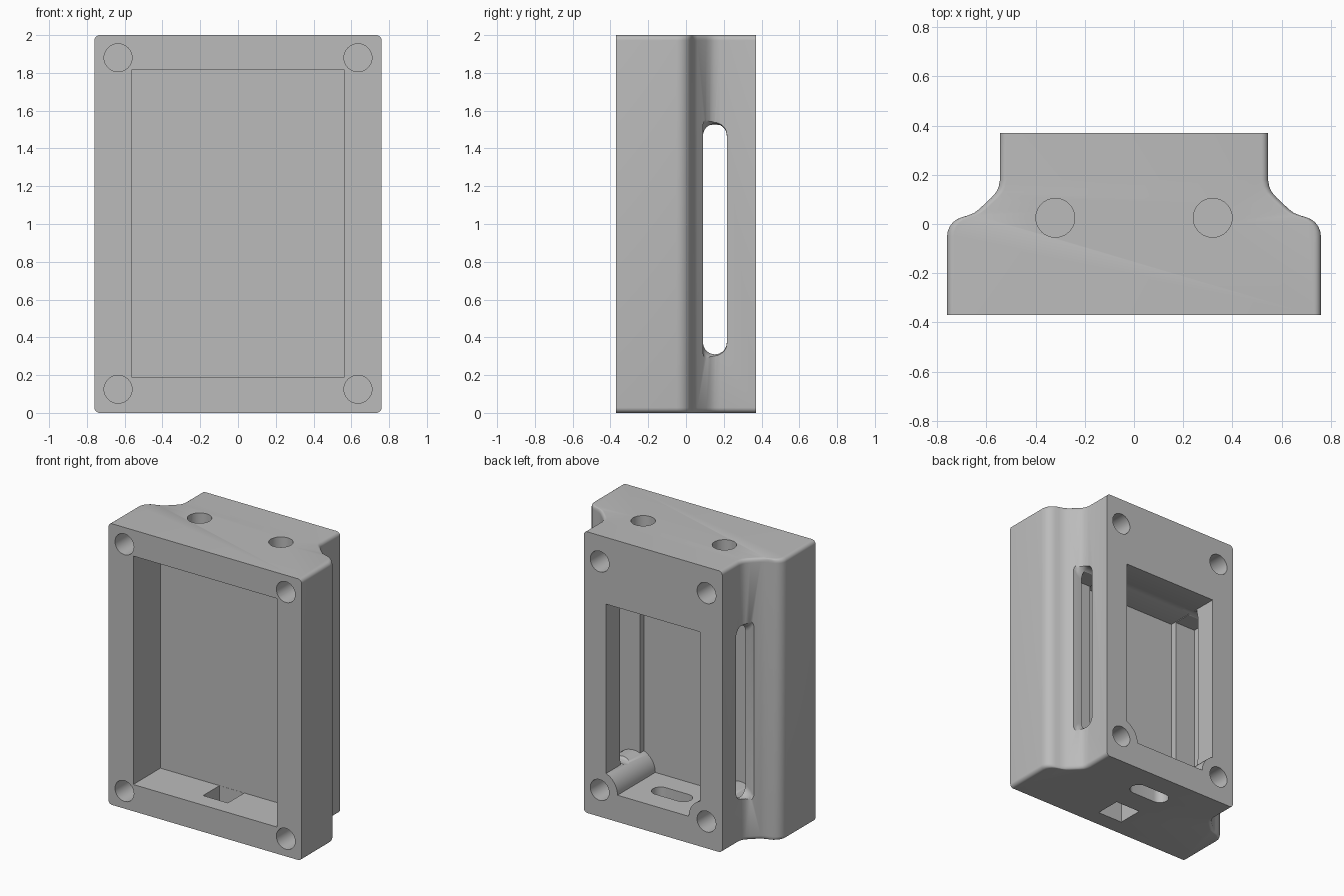
import bpy, bmesh
from math import sin, cos, pi, radians
from mathutils import Matrix

cube = bpy.data.objects.get("Cube")
if cube:
    bpy.data.objects.remove(cube, do_unlink=True)

grey = bpy.data.materials.new("plain grey")
grey.use_nodes = True
colour = (0.5, 0.5, 0.5, 1)
grey.diffuse_color = colour
grey.node_tree.nodes["Principled BSDF"].inputs["Base Color"].default_value = colour


def finish(name, bm):
    bmesh.ops.recalc_face_normals(bm, faces=bm.faces)
    mesh = bpy.data.meshes.new(name)
    bm.to_mesh(mesh)
    bm.free()
    mesh.materials.append(grey)
    obj = bpy.data.objects.new(name, mesh)
    bpy.context.collection.objects.link(obj)
    return obj


def loft(name, loops):
    """Skin a stack of matching closed loops and cap both ends."""
    bm = bmesh.new()
    rings = [[bm.verts.new(p) for p in loop] for loop in loops]
    n = len(rings[0])
    for a, b in zip(rings, rings[1:]):
        for i in range(n):
            j = (i + 1) % n
            bm.faces.new((a[i], a[j], b[j], b[i]))
    bm.faces.new(rings[0])
    bm.faces.new(rings[-1])
    return finish(name, bm)


def box(name, x0, x1, y0, y1, z0, z1):
    corners = ((x0, y0), (x1, y0), (x1, y1), (x0, y1))
    return loft(name, [[(x, y, z) for x, y in corners] for z in (z0, z1)])


def cylinder(name, axis, centre, radius, depth):
    bm = bmesh.new()
    turn = Matrix.Rotation(pi / 2, 4, 'X') if axis == 'Y' else Matrix()
    bmesh.ops.create_cone(bm, cap_ends=True, segments=40, radius1=radius,
                          radius2=radius, depth=depth,
                          matrix=Matrix.Translation(centre) @ turn)
    return finish(name, bm)


def stadium(half, radius, steps=14):
    """Rounded slot outline, long in its second coordinate."""
    pts = []
    for side, start in ((1, 0), (-1, pi)):
        for i in range(steps + 1):
            a = start + pi * i / steps
            pts.append((radius * cos(a), side * half + radius * sin(a)))
    return pts


def cut(target, cutter):
    cutter.hide_render = True
    mod = target.modifiers.new("cut", 'BOOLEAN')
    mod.operation = 'DIFFERENCE'
    mod.solver = 'EXACT'
    mod.object = cutter
    bpy.ops.object.select_all(action='DESELECT')
    bpy.context.view_layer.objects.active = target
    target.select_set(True)
    bpy.ops.object.modifier_apply(modifier=mod.name)
    bpy.data.objects.remove(cutter, do_unlink=True)


# Housing: stepped outline, with rounded side edges at top and bottom
half = [(0.76, -0.37)]
half += [(0.68 + 0.08 * cos(radians(a)), -0.05 + 0.08 * sin(radians(a)))
         for a in range(0, 76, 15)]
half += [(0.675, 0.035), (0.65, 0.045), (0.63, 0.06), (0.58, 0.107),
         (0.56, 0.13), (0.55, 0.152), (0.545, 0.18), (0.545, 0.37)]


def outline(z, inset):
    right = [(x - inset, y, z) for x, y in half]
    return right + [(-x, y, z) for x, y, z in reversed(right)]


edge = 0.028
steps = [i / 6 * pi / 2 for i in range(7)]
bottom = [(edge * (1 - sin(t)), edge * (1 - cos(t))) for t in reversed(steps)]
layers = bottom + [(2 - z, d) for z, d in reversed(bottom)]
housing = loft("housing", [outline(z, d) for z, d in layers])

# Front pocket
cut(housing, box("front_pocket", -0.565, 0.565, -0.5, -0.065, 0.19, 1.815))

# Back cavity with side recesses, leaving screw bosses in its lower corners
cavities = [box("back_cavity", -0.37, 0.37, -0.055, 0.5, 0.19, 1.525)]
for s in (-1, 1):
    a, b = sorted((s * 0.36, s * 0.53))
    cavities.append(box("side_recess", a, b, -0.01, 0.21, 0.19, 1.52))
for cavity in cavities:
    for s in (-1, 1):
        cut(cavity, cylinder("boss", 'Y', (s * 0.42, 0.2, 0.19), 0.14, 1))
    cut(housing, cavity)

# Side slots, flaring outwards at their ends
for s in (-1, 1):
    flare = [(0.3, 0), (0.53, 0), (0.55, 0.008), (0.57, 0.025), (0.585, 0.05),
             (0.7, 0.05)]
    cut(housing, loft("side_slot", [
        [(s * x, 0.153 + u, 0.92 + v) for u, v in stadium(0.547 + grow, 0.063)]
        for x, grow in flare]))

# Bottom slot and connector opening
cut(housing, loft("bottom_slot", [
    [(v, 0.157 + u, z) for u, v in stadium(0.09, 0.06)] for z in (-0.1, 0.25)]))
cut(housing, box("connector_opening", -0.1, 0.095, -0.25, -0.066, -0.1, 0.25))

# Screw holes
for s in (-1, 1):
    for z in (0.125, 1.88):
        cut(housing, cylinder("front_hole", 'Y', (s * 0.635, -0.37, z), 0.074, 0.6))
    for z in (0.19, 1.815):
        cut(housing, cylinder("back_hole", 'Y', (s * 0.42, 0.37, z), 0.074, 0.6))
    cut(housing, cylinder("top_hole", 'Z', (s * 0.32, 0.025, 2), 0.079, 0.5))

bpy.ops.object.select_all(action='DESELECT')
bpy.context.view_layer.objects.active = housing
housing.select_set(True)
bpy.ops.object.shade_smooth_by_angle(angle=radians(32))
